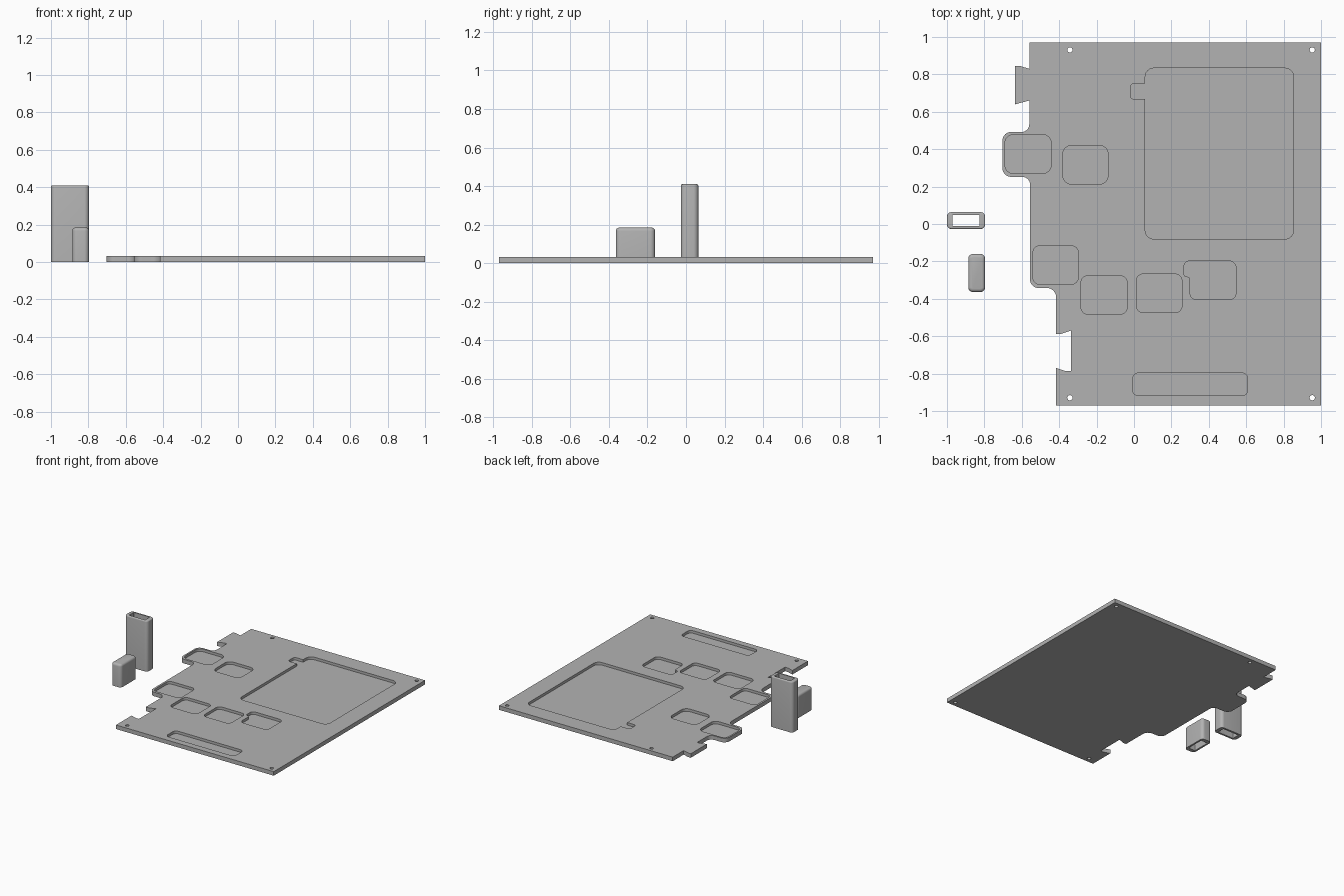
import bpy, bmesh, math
from mathutils import Vector

if "Cube" in bpy.data.objects:
    bpy.data.objects.remove(bpy.data.objects["Cube"])

grey = bpy.data.materials.new("plain grey")
grey.diffuse_color = (0.45, 0.45, 0.45, 1)
grey.use_nodes = True
grey.node_tree.nodes["Principled BSDF"].inputs["Base Color"].default_value = grey.diffuse_color


def rounded(points, seg=6):
    """Round the corners of a polygon given as (x, y, radius)."""
    out, n = [], len(points)
    for i, (x, y, r) in enumerate(points):
        p = Vector((x, y))
        if r == 0:
            out.append(p)
            continue
        a = (Vector(points[i - 1][:2]) - p).normalized()
        b = (Vector(points[(i + 1) % n][:2]) - p).normalized()
        half = a.angle(b) / 2
        centre = p + (a + b).normalized() * (r / math.sin(half))
        start = p + a * (r / math.tan(half)) - centre
        end = p + b * (r / math.tan(half)) - centre
        for k in range(seg + 1):
            v = start.lerp(end, k / seg)
            out.append(centre + v.normalized() * r)
    return out


def rect(x0, x1, y0, y1, r):
    return rounded([(x0, y0, r), (x1, y0, r), (x1, y1, r), (x0, y1, r)])


def prism(name, outline, z0, z1, top_round=0):
    """Extrude an outline, optionally rounding its top rim."""
    bm = bmesh.new()
    face = bm.faces.new([bm.verts.new((p.x, p.y, z0)) for p in outline])
    ext = bmesh.ops.extrude_face_region(bm, geom=[face])
    top = [v for v in ext["geom"] if isinstance(v, bmesh.types.BMVert)]
    bmesh.ops.translate(bm, verts=top, vec=(0, 0, z1 - z0))
    bmesh.ops.recalc_face_normals(bm, faces=bm.faces)
    if top_round:
        rim = [e for e in bm.edges if all(v.co.z > z1 - 1e-5 for v in e.verts)]
        bmesh.ops.bevel(bm, geom=rim, offset=top_round, segments=4,
                        profile=0.5, affect='EDGES')
    me = bpy.data.meshes.new(name)
    bm.to_mesh(me)
    bm.free()
    me.materials.append(grey)
    ob = bpy.data.objects.new(name, me)
    bpy.context.collection.objects.link(ob)
    return ob


def cut(ob, outline, z0, z1):
    """Subtract an extruded outline."""
    cutter = prism("cutter", outline, z0, z1)
    cutter.hide_render = True
    mod = ob.modifiers.new("cut", 'BOOLEAN')
    mod.operation, mod.solver, mod.object = 'DIFFERENCE', 'EXACT', cutter
    bpy.context.view_layer.objects.active = ob
    bpy.ops.object.modifier_apply(modifier=mod.name)
    bpy.data.objects.remove(cutter)


def smooth(ob):
    bpy.ops.object.select_all(action='DESELECT')
    ob.select_set(True)
    bpy.context.view_layer.objects.active = ob
    bpy.ops.object.shade_smooth_by_angle(angle=math.radians(30))


# Board with joining tab and notch on its left side
T = 0.033
board = prism("board", rounded([
    (1, -0.97, 0), (1, 0.97, 0), (-0.56, 0.97, 0),
    (-0.56, 0.83, 0), (-0.61, 0.845, 0), (-0.635, 0.845, 0),
    (-0.635, 0.64, 0), (-0.56, 0.66, 0),
    (-0.56, 0.492, 0.04), (-0.703, 0.492, 0.045),
    (-0.703, 0.252, 0.045), (-0.556, 0.252, 0.04),
    (-0.556, -0.342, 0.045), (-0.416, -0.342, 0.05),
    (-0.416, -0.588, 0), (-0.39, -0.588, 0), (-0.338, -0.57, 0),
    (-0.338, -0.787, 0), (-0.365, -0.787, 0), (-0.416, -0.77, 0),
    (-0.416, -0.97, 0)]), 0, T)

# Pockets sunk into the top
FLOOR = 0.012
pockets = [rect(*p) for p in (
    (-0.69, -0.443, 0.27, 0.478, 0.045),
    (-0.38, -0.139, 0.213, 0.42, 0.045),
    (-0.54, -0.298, -0.322, -0.117, 0.035),
    (-0.283, -0.037, -0.482, -0.277, 0.035),
    (0.013, 0.256, -0.474, -0.268, 0.035),
    (-0.007, 0.608, -0.918, -0.797, 0.03))]
# Large pocket with a cable channel
pockets.append(rounded([
    (0.06, -0.08, 0.045), (0.853, -0.08, 0.045), (0.853, 0.833, 0.045),
    (0.06, 0.833, 0.045), (0.06, 0.75, 0), (-0.02, 0.75, 0.02),
    (-0.02, 0.668, 0.02), (0.06, 0.668, 0)]))
# Small pocket with a side lobe
pockets.append(rounded([
    (0.3, -0.405, 0.035), (0.545, -0.405, 0.035), (0.545, -0.198, 0.035),
    (0.267, -0.198, 0.03), (0.267, -0.282, 0.015), (0.3, -0.282, 0.015)]))
for outline in pockets:
    cut(board, outline, FLOOR, 0.1)

# Screw holes
for x in (-0.343, 0.953):
    for y in (-0.929, 0.931):
        ring = [Vector((x + 0.014 * math.cos(a * math.pi / 8),
                        y + 0.014 * math.sin(a * math.pi / 8))) for a in range(16)]
        cut(board, ring, -0.1, 0.1)
smooth(board)

# Tall sleeve, open right through
sleeve = prism("sleeve", rect(-1, -0.796, -0.027, 0.064, 0.025), 0, 0.41, 0.008)
cut(sleeve, rect(-0.97, -0.826, -0.012, 0.048, 0.003), -0.1, 0.6)
smooth(sleeve)

# Short cap, hollow from below
cap = prism("cap", rect(-0.886, -0.796, -0.364, -0.16, 0.025), 0, 0.185, 0.018)
cut(cap, rect(-0.871, -0.811, -0.334, -0.19, 0.003), -0.1, 0.16)
smooth(cap)
